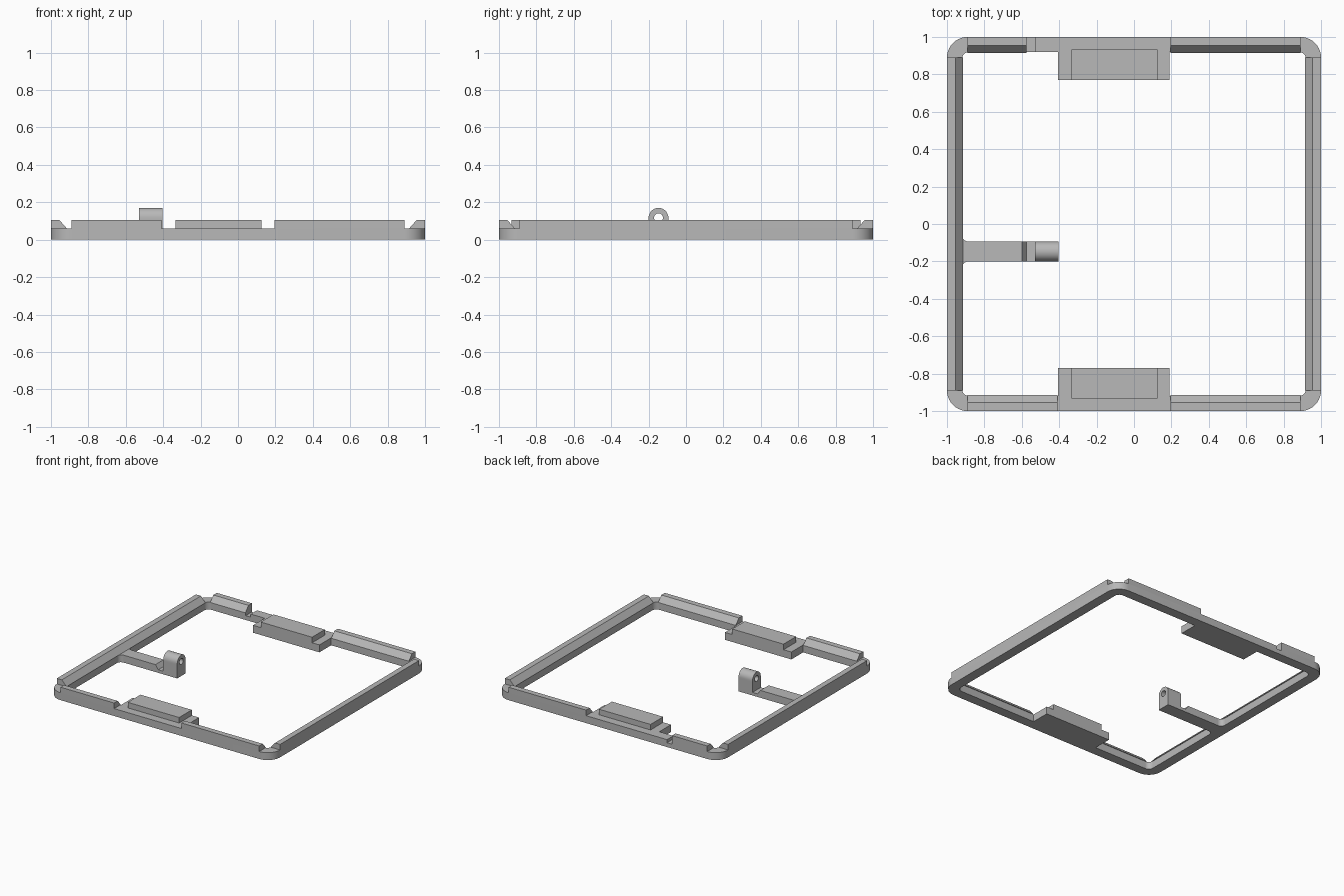
import bpy, bmesh
from math import cos, sin, pi
from mathutils import Vector

cube = bpy.data.objects.get("Cube")
if cube:
    bpy.data.objects.remove(cube, do_unlink=True)

grey = bpy.data.materials.new("light grey")
grey.use_nodes = True
COLOUR = (0.48, 0.48, 0.48, 1)
grey.diffuse_color = COLOUR
grey.node_tree.nodes["Principled BSDF"].inputs["Base Color"].default_value = COLOUR

BASE, TOP = 0.06, 0.105    # heights of the frame and of the rails
INNER = 0.92               # inner wall of the frame


def finish(name, bm, smooth=False):
    bmesh.ops.recalc_face_normals(bm, faces=bm.faces)
    mesh = bpy.data.meshes.new(name)
    bm.to_mesh(mesh)
    bm.free()
    mesh.materials.append(grey)
    obj = bpy.data.objects.new(name, mesh)
    bpy.context.collection.objects.link(obj)
    if smooth:
        bpy.ops.object.select_all(action='DESELECT')
        obj.select_set(True)
        bpy.context.view_layer.objects.active = obj
        bpy.ops.object.shade_smooth_by_angle(angle=pi / 6)
    return obj


def prism(name, points, offset, smooth=False):
    """Extrude a flat outline along an offset."""
    bm = bmesh.new()
    face = bm.faces.new([bm.verts.new(p) for p in points])
    new = bmesh.ops.extrude_face_region(bm, geom=[face], use_keep_orig=True)
    verts = [v for v in new["geom"] if isinstance(v, bmesh.types.BMVert)]
    bmesh.ops.translate(bm, verts=verts, vec=offset)
    return finish(name, bm, smooth)


def box(name, x, y, z):
    outline = [(x[0], y[0], z[0]), (x[1], y[0], z[0]), (x[1], y[1], z[0]), (x[0], y[1], z[0])]
    return prism(name, outline, (0, 0, z[1] - z[0]))


def arc(cx, cy, r, start, end, steps):
    angles = [start + (end - start) * i / steps for i in range(steps + 1)]
    return [(cx + r * cos(a), cy + r * sin(a)) for a in angles]


def rounded_square(half, r, steps=10):
    c = half - r
    points = []
    for i, (sx, sy) in enumerate([(1, 1), (-1, 1), (-1, -1), (1, -1)]):
        points += arc(sx * c, sy * c, r, i * pi / 2, (i + 1) * pi / 2, steps)
    return points


def band(name, outer, inner, place, offset, smooth=True):
    """Extruded strip between two matching closed outlines."""
    bm = bmesh.new()
    loops = [[bm.verts.new(Vector(place(*p)) + Vector(shift)) for p in line]
             for line, shift in ((outer, (0, 0, 0)), (outer, offset),
                                 (inner, offset), (inner, (0, 0, 0)))]
    n = len(outer)
    for a, b in zip(loops, loops[1:] + loops[:1]):
        for i in range(n):
            j = (i + 1) % n
            bm.faces.new((a[i], a[j], b[j], b[i]))
    return finish(name, bm, smooth)


# Frame with a wire channel cut across its back side
CHANNEL = (-0.575, -0.53)
frame = band("frame", rounded_square(1, 0.11), rounded_square(INNER, 0.04),
             lambda x, y: (x, y, 0), (0, 0, BASE))
cutter = box("channel_cutter", CHANNEL, (0.85, 1.1), (0.035, 0.2))
cutter.hide_render = True
cutter.hide_viewport = True
cut = frame.modifiers.new("channel", 'BOOLEAN')
cut.operation = 'DIFFERENCE'
cut.object = cutter

# Bevelled rails on the frame; each profile is (distance from centre, height)
RAIL = [(1, BASE), (1, TOP), (0.955, TOP), (0.915, BASE)]
for side, name in ((-1, "right_rail"), (1, "left_rail")):
    prism(name, [(side * d, -0.89, z) for d, z in RAIL], (0, 1.78, 0))
for side, name, start, end in ((-1, "front_rail_a", -0.89, -0.41), (-1, "front_rail_b", 0.195, 0.89),
                               (1, "back_rail_a", -0.89, CHANNEL[0]), (1, "back_rail_b", 0.195, 0.89)):
    prism(name, [(start, side * d, z) for d, z in RAIL], (end - start, 0, 0))

# Stepped pads at the front and back
for side, name in ((-1, "front"), (1, "back")):
    box(name + "_pad", (-0.405, 0.19), sorted((side * 0.77, side * INNER)), (0, BASE))
    box(name + "_pad_step", (-0.335, 0.125), sorted((side * 0.77, side * 0.932)), (BASE, TOP))

# Arm with a sloped dip before the lug
ARM_Y, HALF = -0.147, 0.053
profile = [(-INNER, 0), (-INNER, BASE), (-0.6, BASE), (CHANNEL[0], 0.025),
           (CHANNEL[1], 0.025), (CHANNEL[1], 0)]
prism("arm", [(x, ARM_Y - HALF, z) for x, z in profile], (0, 2 * HALF, 0))
for side, name in ((-1, "front_fillet"), (1, "back_fillet")):
    r = 0.035
    curve = arc(r, r, r, pi, 1.5 * pi, 8)
    outline = [(0, 0)] + curve
    prism(name, [(-INNER + x, ARM_Y + side * (HALF + y), 0) for x, y in outline], (0, 0, BASE), True)

# Lug: an arched block with a round hole along x
AXIS = 0.117
hole = arc(0, 0, 0.024, 0, 2 * pi, 32)[:-1]
arch = [(x * HALF / 0.024, y * HALF / 0.024) if i <= 16 else
        (max(-HALF, min(HALF, -AXIS * x / y if y else x)), -AXIS)
        for i, (x, y) in enumerate(hole)]
# keep the straight sides vertical where the rays miss the floor
arch = [(x, y) if i <= 16 or abs(x) < HALF else
        (x, -HALF * abs(hole[i][1] / hole[i][0])) for i, (x, y) in enumerate(arch)]
corners = [min(range(17, 32), key=lambda i: abs(arch[i][0] - s * HALF) + abs(arch[i][1] + AXIS))
           for s in (-1, 1)]
for i, s in zip(corners, (-1, 1)):
    arch[i] = (s * HALF, -AXIS)
band("lug", arch, hole, lambda y, z: (CHANNEL[1], ARM_Y + y, AXIS + z), (0.125, 0, 0))
